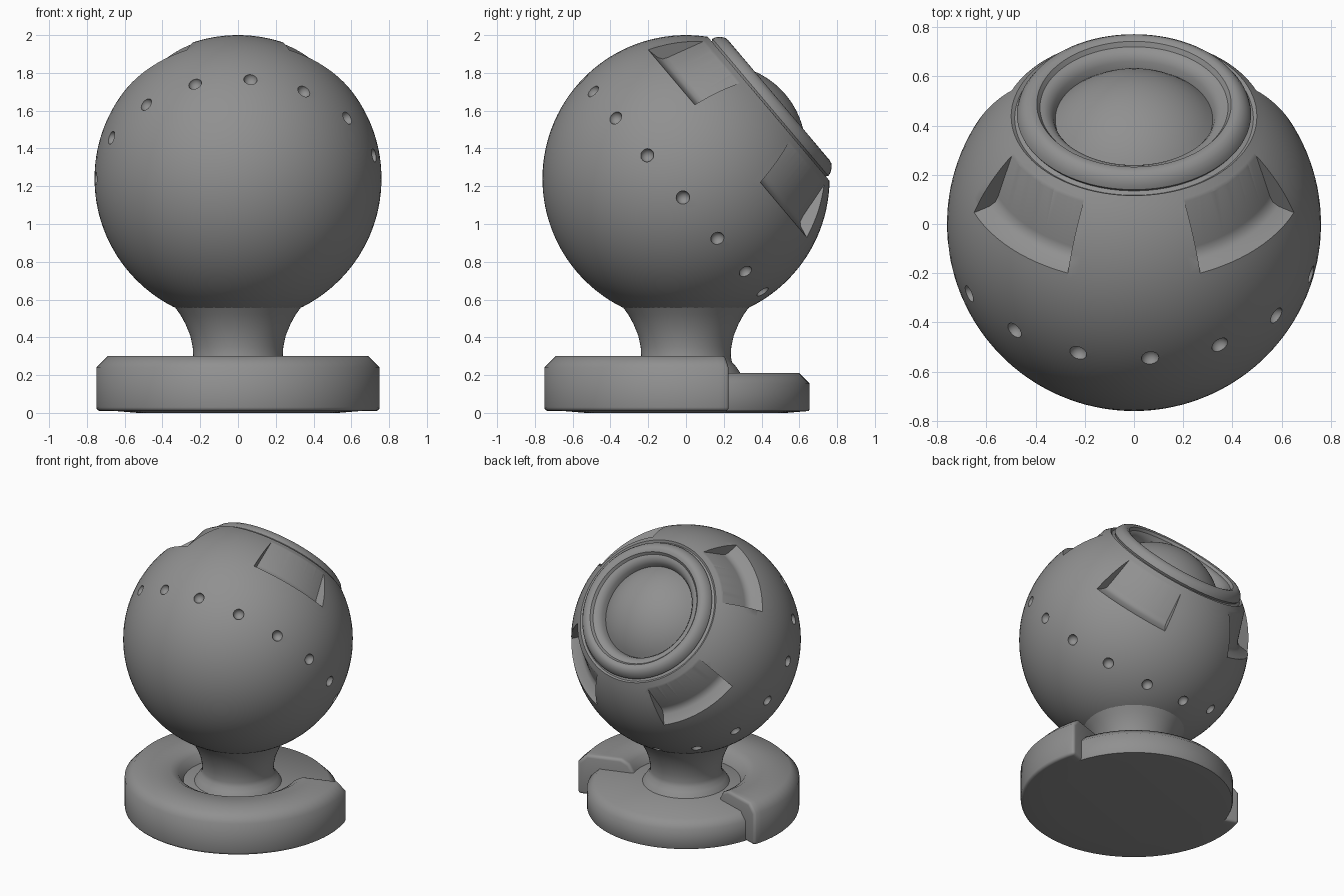
import bpy, bmesh
from math import sin, cos, radians, asin, sqrt
from mathutils import Matrix, Vector

if "Cube" in bpy.data.objects:
    bpy.data.objects.remove(bpy.data.objects["Cube"])

grey = bpy.data.materials.new("plain grey")
grey.use_nodes = True
colour = (0.28, 0.28, 0.28, 1)
grey.diffuse_color = colour
grey.node_tree.nodes["Principled BSDF"].inputs["Base Color"].default_value = colour


def lathe(bm, profile, start=0, sweep=360, steps=96, closed=False):
    """Turn (radius, height) points about z; a partial sweep gets end caps."""
    full = sweep == 360
    rings = []
    for i in range(steps if full else steps + 1):
        a = radians(start + sweep * i / steps)
        rings.append([bm.verts.new((r * cos(a), r * sin(a), h)) for r, h in profile])
    n = len(profile)
    for i in range(steps):
        p, q = rings[i], rings[(i + 1) % len(rings)]
        for j in range(n if closed else n - 1):
            k = (j + 1) % n
            bm.faces.new((p[j], q[j], q[k], p[k]))
    if not full:
        bm.faces.new(rings[0])
        bm.faces.new(rings[-1])


def finish(bm, name, matrix=None):
    bmesh.ops.remove_doubles(bm, verts=bm.verts, dist=1e-5)
    bmesh.ops.recalc_face_normals(bm, faces=bm.faces)
    mesh = bpy.data.meshes.new(name)
    if matrix:
        bm.transform(matrix)
    bm.to_mesh(mesh)
    bm.free()
    mesh.materials.append(grey)
    obj = bpy.data.objects.new(name, mesh)
    bpy.context.collection.objects.link(obj)
    return obj


def activate(obj):
    bpy.ops.object.select_all(action='DESELECT')
    obj.select_set(True)
    bpy.context.view_layer.objects.active = obj


def smooth(obj, angle):
    activate(obj)
    bpy.ops.object.shade_smooth_by_angle(angle=radians(angle))


# Tilted frame of the ball: local z looks out through the lens, up and back
tilt = radians(40.2)
axis = Vector((0, cos(tilt), sin(tilt)))
up = Vector((0, -sin(tilt), cos(tilt)))
frame = Matrix((up, (1, 0, 0), axis)).transposed().to_4x4()
frame.translation = (0, 0, 1.24)

# Ball, groove, raised ring and domed lens as one turned profile
R = 0.76
rim_angle = asin(0.573 / R)
low = radians(-90)
profile = []
for i in range(49):
    a = low + (rim_angle - low) * i / 48
    profile.append((max(R * cos(a), 0), R * sin(a)))
profile += [(0.485, 0.563), (0.466, 0.57), (0.476, 0.585), (0.47, 0.603),
            (0.455, 0.625), (0.435, 0.64), (0.415, 0.644), (0.395, 0.638),
            (0.382, 0.62), (0.365, 0.617), (0.345, 0.605), (0.33, 0.585), (0.32, 0.556)]
lens_r = 0.45
for i in range(1, 13):
    r = 0.32 * (1 - i / 12)
    profile.append((r, 0.24 + sqrt(lens_r ** 2 - r ** 2)))
bm = bmesh.new()
lathe(bm, profile)
ball = finish(bm, "ball", frame)

# Cutters: four notches around the ring and a belt of sixteen dimples
bm = bmesh.new()
notch = [(0.9, 0.28), (0.70, 0.288), (0.635, 0.30), (0.61, 0.315), (0.598, 0.34),
         (0.527, 0.57), (0.9, 0.57)]
for k in range(4):
    lathe(bm, notch, 22.5 + 90 * k, 45, 18, True)
belt = -0.077
for k in range(16):
    a = radians(5 + 22.5 * k)
    r = sqrt(R * R - belt * belt)
    place = Matrix.Translation((r * cos(a), r * sin(a), belt))
    bmesh.ops.create_uvsphere(bm, u_segments=16, v_segments=10, radius=0.036, matrix=place)
cutter = finish(bm, "ball_cutter", frame)
cutter.hide_render = True
cut = ball.modifiers.new("cut", 'BOOLEAN')
cut.operation = 'DIFFERENCE'
cut.solver = 'EXACT'
cut.object = cutter
activate(ball)
bpy.ops.object.modifier_apply(modifier=cut.name)
bpy.data.objects.remove(cutter)
smooth(ball, 35)

# Flared neck with a sloping collar at its foot
bm = bmesh.new()
lathe(bm, [(0, 0.15), (0.3, 0.19), (0.288, 0.21), (0.265, 0.245), (0.243, 0.27),
           (0.237, 0.30), (0.24, 0.35), (0.253, 0.41), (0.278, 0.47), (0.305, 0.52),
           (0.342, 0.57), (0, 0.6)], steps=64)
smooth(finish(bm, "neck"), 50)

# Low base disc, seen at the back between the ends of the rim
bm = bmesh.new()
lathe(bm, [(0, 0), (0.53, 0), (0.65, 0.01), (0.655, 0.02), (0.655, 0.155),
           (0.6, 0.21), (0, 0.21)])
smooth(finish(bm, "base_disc"), 50)

# Raised base rim, open at the back
bm = bmesh.new()
lathe(bm, [(0.34, 0.17), (0.395, 0.27), (0.45, 0.30), (0.69, 0.30), (0.75, 0.24),
           (0.75, 0.01), (0.34, 0.01)], 162, 216, 48, True)
rim = finish(bm, "base_rim")
bevel = rim.modifiers.new("soft_ends", 'BEVEL')
bevel.width = 0.02
bevel.segments = 3
bevel.limit_method = 'ANGLE'
bevel.angle_limit = radians(60)
activate(rim)
bpy.ops.object.modifier_apply(modifier=bevel.name)
smooth(rim, 50)
